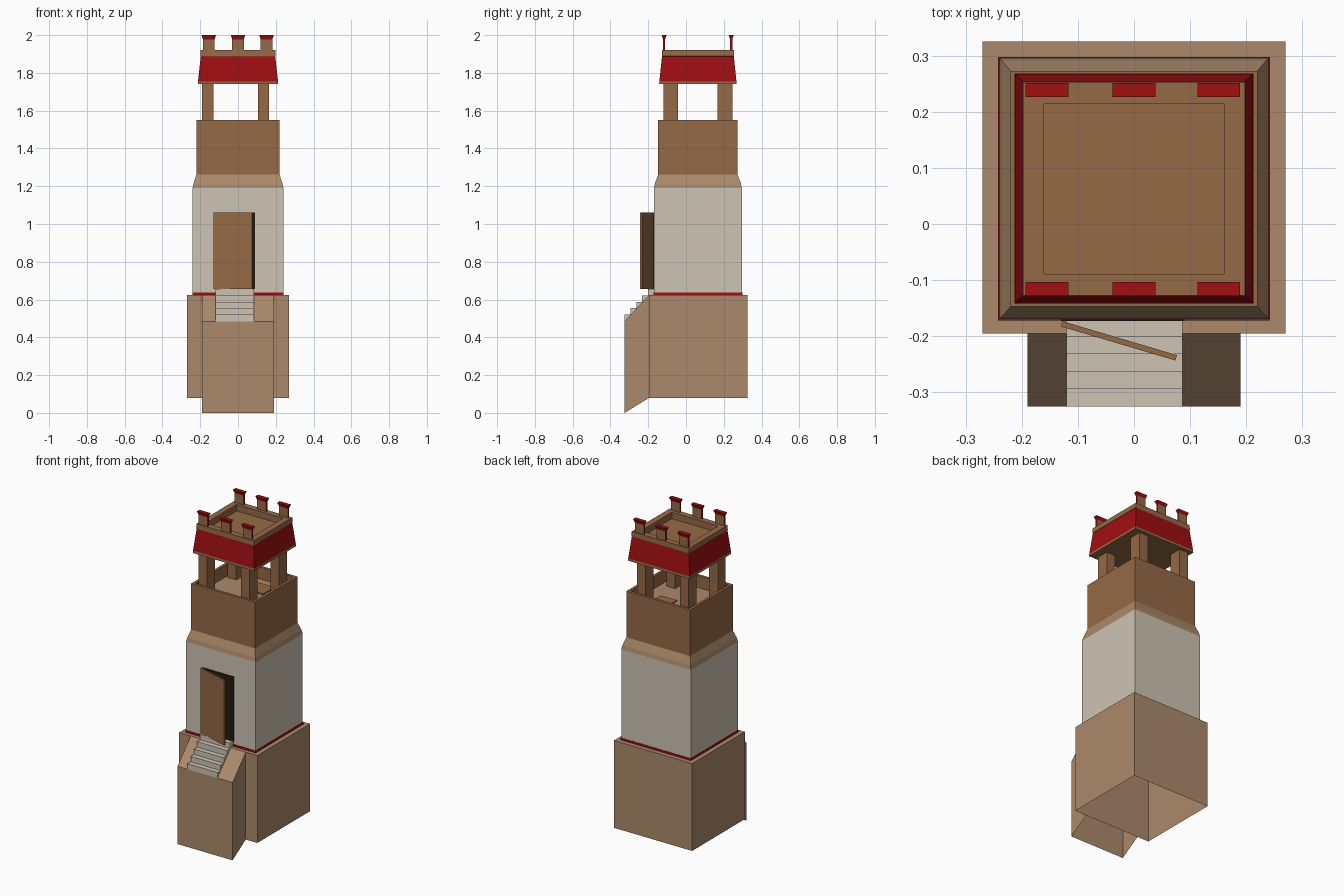
import bpy, bmesh, math
from mathutils import Matrix, Vector

if "Cube" in bpy.data.objects:
    bpy.data.objects.remove(bpy.data.objects["Cube"])


def material(name, rgb):
    def lin(c):
        c /= 255
        return c / 12.92 if c <= 0.04045 else ((c + 0.055) / 1.055) ** 2.4
    m = bpy.data.materials.new(name)
    m.diffuse_color = (*[lin(c) for c in rgb], 1)
    m.use_nodes = True
    m.node_tree.nodes["Principled BSDF"].inputs["Base Color"].default_value = m.diffuse_color
    return m


TAN = material("tan_stone", (171, 138, 107))
CREAM = material("cream_plaster", (206, 196, 179))
BROWN = material("brown_wood", (150, 106, 70))
RED = material("red_paint", (160, 14, 17))
DARK = material("dark_doorway", (38, 26, 12))
CY = 0.063  # tower axis in y


def add(name, verts, faces, mats, index=None):
    me = bpy.data.meshes.new(name)
    me.from_pydata(verts, [], faces)
    for m in mats:
        me.materials.append(m)
    if index:
        for p, i in zip(me.polygons, index):
            p.material_index = i
    ob = bpy.data.objects.new(name, me)
    bpy.context.collection.objects.link(ob)
    return ob


def loft(name, rings, mats, index=None, bottom=True, top=True, centre=(0, CY)):
    """Stack of rectangles (z, half_x, half_y), outside up and over the top."""
    cx, cy = centre
    verts, faces, ids = [], [], []
    for z, hx, hy in rings:
        verts += [(cx + sx * hx, cy + sy * hy, z)
                  for sx, sy in ((-1, -1), (1, -1), (1, 1), (-1, 1))]
    for r in range(len(rings) - 1):
        for i in range(4):
            j = (i + 1) % 4
            faces.append((4 * r + i, 4 * r + j, 4 * r + 4 + j, 4 * r + 4 + i))
            ids.append(index[r] if index else 0)
    n = len(verts)
    if bottom:
        faces.append((3, 2, 1, 0))
        ids.append(index[0] if index else 0)
    if top:
        faces.append((n - 4, n - 3, n - 2, n - 1))
        ids.append(index[-1] if index else 0)
    return add(name, verts, faces, mats, ids)


def box(name, x0, x1, y0, y1, z0, z1, mat):
    hx, hy = (x1 - x0) / 2, (y1 - y0) / 2
    return loft(name, [(z0, hx, hy), (z1, hx, hy)], [mat],
                centre=((x0 + x1) / 2, (y0 + y1) / 2))


# Stone base, open underneath
loft("stone_base", [(0.08, 0.27, 0.26), (0.625, 0.27, 0.26)], [TAN],
     bottom=False, centre=(0, 0.065))

# Stair block with sloping top, open underneath
pv = [(x, y, z) for x in (-0.19, 0.19)
      for y, z in ((-0.325, 0), (-0.195, 0.08), (-0.195, 0.625), (-0.325, 0.485))]
add("stair_block", pv,
    [(0, 4, 7, 3), (4, 5, 6, 7), (1, 0, 3, 2), (3, 7, 6, 2)], [TAN])

# Stairs: stepped profile extruded across x
profile = [(-0.168, 0.60), (-0.195, 0.60), (-0.325, 0.485)]
for k in range(5):
    y, z = -0.325 + 0.031 * k, 0.52 + 0.034 * k
    profile.append((y, z))
    profile.append((y + 0.031 if k < 4 else -0.168, z))
n = len(profile)
sv = [(x, y, z) for x in (-0.12, 0.086) for y, z in profile]
sf = [tuple(range(n)), tuple(range(2 * n - 1, n - 1, -1))]
sf += [(i, i + n, (i + 1) % n + n, (i + 1) % n) for i in range(n)]
stairs = add("stairs", sv, sf, [CREAM])
bm = bmesh.new()
bm.from_mesh(stairs.data)
bmesh.ops.recalc_face_normals(bm, faces=bm.faces[:])
bm.to_mesh(stairs.data)
bm.free()

# Plastered body with red skirting
loft("red_skirting", [(0.622, 0.242, 0.235), (0.638, 0.242, 0.235)], [RED])
loft("plaster_body", [(0.625, 0.24, 0.2325), (1.19, 0.24, 0.2325)], [CREAM])
loft("tapered_collar", [(1.19, 0.24, 0.2325), (1.215, 0.235, 0.2275),
                        (1.262, 0.22, 0.21)], [TAN])

# Lookout parapet with sunken floor
loft("lookout_parapet", [(1.26, 0.22, 0.21), (1.55, 0.22, 0.21),
                         (1.55, 0.203, 0.193), (1.475, 0.203, 0.193)],
     [BROWN, TAN], index=[0, 0, 0, 1])
par = bpy.data.objects["lookout_parapet"].data
for p in par.polygons:
    inside = p.center.z > 1.47 and p.center.z < 1.48 and abs(p.normal.z) > 0.9
    p.material_index = 1 if inside else 0
box("floor_hatch", 0.0, 0.11, 0.09, 0.2, 1.474, 1.483, BROWN)

# Corner posts
for x0, x1 in ((-0.19, -0.13), (0.105, 0.165)):
    for y0, y1 in ((-0.12, -0.043), (0.168, 0.247)):
        box("roof_post", x0, x1, y0, y1, 1.474, 1.76, BROWN)

# Flared roof: brown edge, red slope, brown rim around a sunken deck
loft("roof", [(1.74, 0.213, 0.205), (1.755, 0.212, 0.204), (1.888, 0.197, 0.19),
              (1.89, 0.199, 0.191), (1.92, 0.198, 0.19), (1.92, 0.16, 0.152),
              (1.88, 0.16, 0.152)],
     [BROWN, RED], index=[0, 1, 0, 0, 0, 0])

# Battlements with red flared caps and red ends
for x in (-0.155, 0.0, 0.151):
    for y in (-0.116, 0.239):
        m = loft("battlement", [(1.918, 0.031, 0.006), (1.978, 0.031, 0.006),
                                (1.998, 0.038, 0.0125), (2.0, 0.038, 0.0125)],
                 [BROWN, RED], index=[0, 1, 1], centre=(x, y))
        for p in m.data.polygons:
            if abs(p.normal.x) > 0.8:
                p.material_index = 1

# Doorway plate and half-open door
box("doorway", -0.13, 0.09, -0.173, -0.168, 0.655, 1.06, DARK)
door = box("door", 0, 0.213, -0.005, 0.005, 0.655, 1.06, BROWN)
door.data.transform(Matrix.Translation(Vector((-0.129, -0.178, 0)))
                    @ Matrix.Rotation(math.radians(-16.5), 4, 'Z'))
